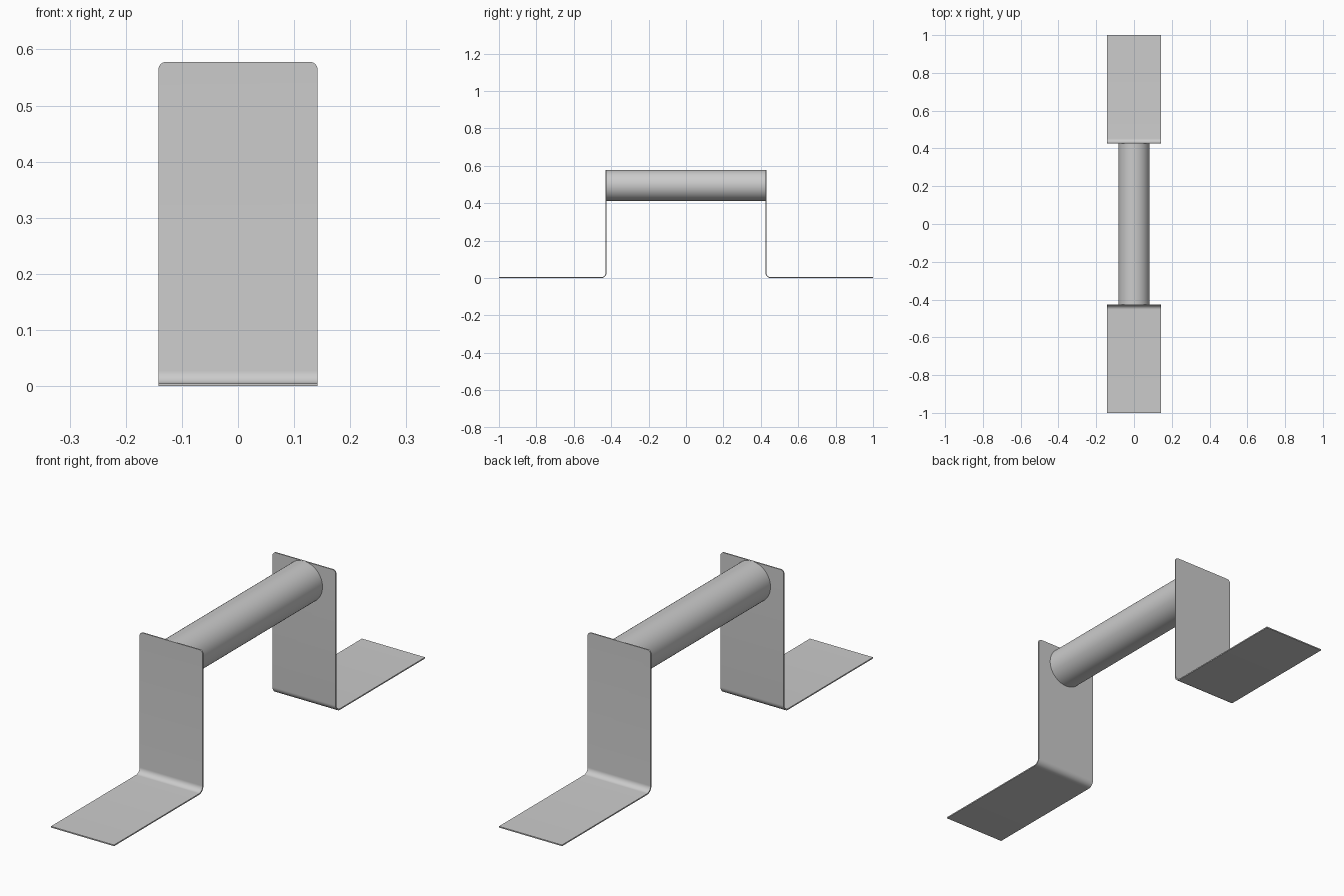
import bpy, bmesh
from math import sin, cos, pi

cube = bpy.data.objects.get("Cube")
if cube:
    bpy.data.objects.remove(cube, do_unlink=True)

WIDTH, THICK, HEIGHT = 0.284, 0.005, 0.578
INNER_Y, OUTER_Y = 0.425, 1.0
BEND, CORNER, RADIUS = 0.028, 0.014, 0.083

metal = bpy.data.materials.new("grey metal")
metal.use_nodes = True
color = (0.6, 0.6, 0.6, 1)
metal.diffuse_color = color
metal.node_tree.nodes["Principled BSDF"].inputs["Base Color"].default_value = color


def finish(name, bm):
    bmesh.ops.recalc_face_normals(bm, faces=bm.faces)
    mesh = bpy.data.meshes.new(name)
    bm.to_mesh(mesh)
    bm.free()
    mesh.materials.append(metal)
    ob = bpy.data.objects.new(name, mesh)
    bpy.context.collection.objects.link(ob)
    bpy.ops.object.select_all(action='DESELECT')
    ob.select_set(True)
    bpy.context.view_layer.objects.active = ob
    bpy.ops.object.shade_smooth_by_angle(angle=pi / 6)
    return ob


def bend_arc(radius, steps=10):
    # Quarter turn from the upright wall down into the flat foot
    angles = [pi / 2 * i / steps for i in range(steps + 1)]
    return [(INNER_Y + BEND - radius * cos(a), BEND - radius * sin(a)) for a in angles]


def bracket(name, side):
    # L-shaped sheet: closed side profile swept across the width
    profile = [(INNER_Y, HEIGHT)] + bend_arc(BEND) + [(OUTER_Y, 0), (OUTER_Y, THICK)]
    profile += bend_arc(BEND - THICK)[::-1] + [(INNER_Y + THICK, HEIGHT)]
    bm = bmesh.new()
    face = bm.faces.new([bm.verts.new((-WIDTH / 2, side * y, z)) for y, z in profile])
    swept = bmesh.ops.extrude_face_region(bm, geom=[face])["geom"]
    bmesh.ops.translate(bm, vec=(WIDTH, 0, 0),
                        verts=[v for v in swept if isinstance(v, bmesh.types.BMVert)])
    # Rounded upper corners
    top = [e for e in bm.edges
           if all(v.co.z > HEIGHT - 0.001 for v in e.verts)
           and abs(e.verts[0].co.x - e.verts[1].co.x) < 0.001]
    bmesh.ops.bevel(bm, geom=top, offset=CORNER, segments=6, profile=0.5, affect='EDGES')
    return finish(name, bm)


bracket("front_bracket", -1)
bracket("back_bracket", 1)

# Round bar between the two walls
bm = bmesh.new()
bmesh.ops.create_cone(bm, cap_ends=True, segments=64, radius1=RADIUS, radius2=RADIUS,
                      depth=2 * INNER_Y)
bar = finish("handle_bar", bm)
bar.rotation_euler.x = pi / 2
bar.location.z = HEIGHT - RADIUS
